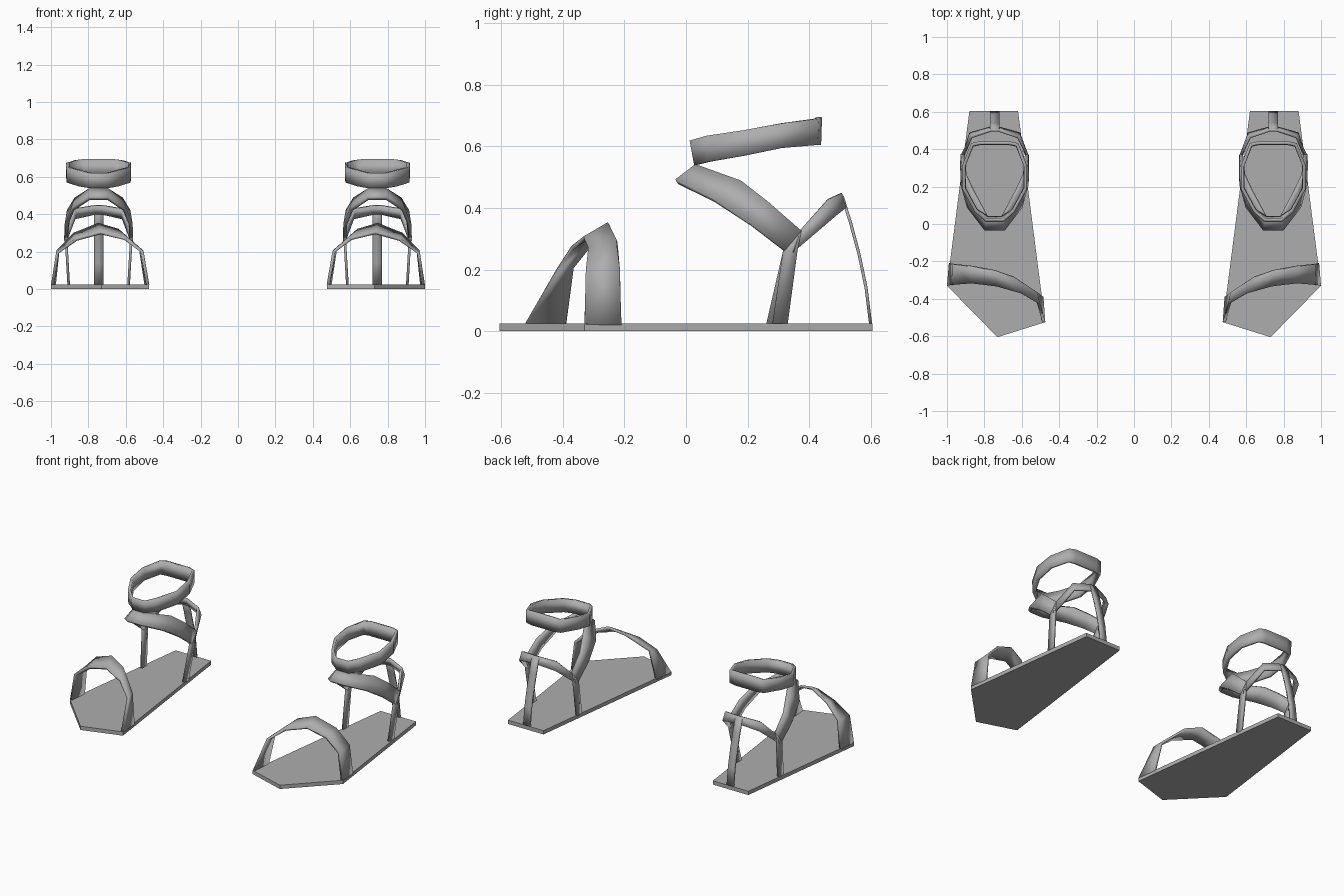
import bpy, bmesh

if "Cube" in bpy.data.objects:
    bpy.data.objects.remove(bpy.data.objects["Cube"])

grey = bpy.data.materials.new("plain grey")
grey.diffuse_color = (0.42, 0.42, 0.42, 1)
grey.use_nodes = True
grey.node_tree.nodes["Principled BSDF"].inputs["Base Color"].default_value = grey.diffuse_color
CX = 0.745  # centre line of one sandal


def finish(name, bm, smooth):
    """Make the object and mirror it to the other foot."""
    bmesh.ops.recalc_face_normals(bm, faces=bm.faces)
    me = bpy.data.meshes.new(name)
    bm.to_mesh(me)
    bm.free()
    me.materials.append(grey)
    ob = bpy.data.objects.new(name, me)
    bpy.context.collection.objects.link(ob)
    ob.modifiers.new("pair", 'MIRROR').use_mirror_merge = False
    if smooth:
        bpy.ops.object.select_all(action='DESELECT')
        ob.select_set(True)
        bpy.context.view_layer.objects.active = ob
        bpy.ops.object.shade_smooth_by_angle(angle=0.9)
    return ob


def strap(name, pairs, thick=0.016, closed=False):
    """Ribbon through pairs of (one edge, other edge), given a thickness."""
    bm = bmesh.new()
    rows = [[bm.verts.new(p) for p in pair] for pair in pairs]
    n = len(rows)
    for i in range(n if closed else n - 1):
        a, b = rows[i], rows[(i + 1) % n]
        bm.faces.new((a[0], b[0], b[1], a[1]))
    ob = finish(name, bm, True)
    sol = ob.modifiers.new("thickness", 'SOLIDIFY')
    sol.thickness, sol.offset = thick, 0
    ob.modifiers.move(len(ob.modifiers) - 1, 0)
    return ob


def both_sides(half):
    """Half widths (dx, y, z) become a full strap across the foot."""
    def put(s, pair):
        return [(CX + s * x, y, z) for x, y, z in pair]
    return [put(1, p) for p in half] + [put(-1, p) for p in reversed(half)]


# Flat sole with a pointed toe
bm = bmesh.new()
outline = [(.62, .605), (.88, .605), (1.0, -.33), (.73, -.605), (.475, -.525)]
base = bm.faces.new([bm.verts.new((x, y, 0)) for x, y in outline])
top = bmesh.ops.extrude_face_region(bm, geom=[base])
bmesh.ops.translate(bm, vec=(0, 0, .025),
                    verts=[v for v in top["geom"] if isinstance(v, bmesh.types.BMVert)])
finish("sole", bm, False)

# Toe strap: front edge, back edge
strap("toe_strap", [
    ((.482, -.525, .02), (.492, -.39, .02)),
    ((.512, -.42, .20), (.522, -.365, .21)),
    ((.605, -.37, .27), (.64, -.285, .315)),
    ((.735, -.33, .30), (.745, -.25, .347)),
    ((.865, -.315, .265), (.875, -.225, .295)),
    ((.965, -.325, .195), (.962, -.215, .205)),
    ((.992, -.33, .02), (.982, -.21, .02))])

# Instep strap: lower edge, upper edge
strap("instep_strap", both_sides([
    ((.175, .32, .26), (.172, .375, .325)),
    ((.172, .21, .345), (.16, .265, .42)),
    ((.14, .09, .425), (.12, .18, .485)),
    ((.05, -.03, .485), (.04, .035, .535))]), .02)

# Strap around the back of the heel
strap("heel_strap", both_sides([
    ((.176, .345, .255), (.173, .37, .325)),
    ((.13, .485, .375), (.125, .465, .43)),
    ((.02, .515, .40), (.02, .50, .447))]), .014)

# Ankle loop: lower edge, upper edge
strap("ankle_loop", both_sides([
    ((.04, .035, .54), (.045, .02, .62)),
    ((.10, .075, .55), (.10, .07, .635)),
    ((.162, .19, .57), (.165, .19, .653)),
    ((.165, .31, .595), (.165, .31, .675)),
    ((.12, .42, .605), (.12, .425, .69)),
    ((.08, .43, .605), (.08, .433, .695))]), .018, True)

# Side posts from the sole to the strap junction
for side, s, shift in (("outer", 1, 0), ("inner", -1, -.02)):
    strap(side + "_side_post", [
        ((CX + s * .16, .28 + shift, .02), (CX + s * .16, .33 + shift, .02)),
        ((CX + s * .174, .315, .26), (CX + s * .174, .362, .26)),
        ((CX + s * .173, .325, .30), (CX + s * .173, .375, .325))], .014)

# Curved heel post
strap("heel_post", [((CX - .025, y, z), (CX + .025, y, z)) for y, z in
                    ((.600, .02), (.585, .14), (.562, .25), (.535, .35), (.507, .44))], .01)
